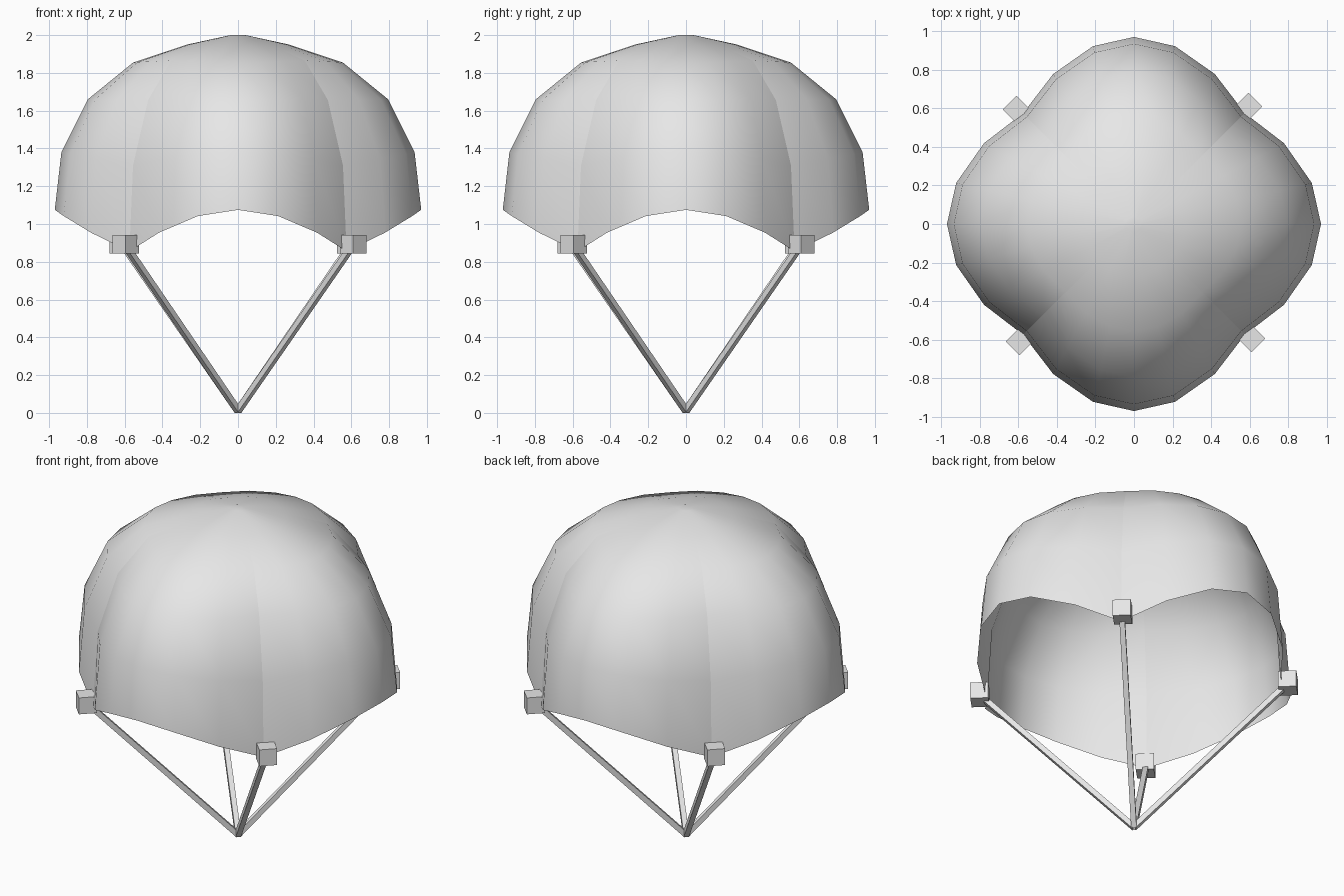
import bpy, bmesh
from math import radians, cos, sin
from mathutils import Matrix, Vector

if "Cube" in bpy.data.objects:
    bpy.data.objects.remove(bpy.data.objects["Cube"])

grey = bpy.data.materials.new("pale_grey")
grey.use_nodes = True
GREY = (0.8, 0.8, 0.8, 1)
grey.diffuse_color = GREY
grey.node_tree.nodes["Principled BSDF"].inputs["Base Color"].default_value = GREY


def add_object(name, bm):
    mesh = bpy.data.meshes.new(name)
    bmesh.ops.recalc_face_normals(bm, faces=bm.faces)
    bm.to_mesh(mesh)
    bm.free()
    mesh.materials.append(grey)
    obj = bpy.data.objects.new(name, mesh)
    bpy.context.collection.objects.link(obj)
    return obj


def add_box(name, centre, size, rotation):
    bm = bmesh.new()
    bmesh.ops.create_cube(bm, size=1)
    bm.transform(Matrix.LocRotScale(centre, rotation, size))
    return add_object(name, bm)


# Canopy: (radius, height) down the middle of a lobe and down a seam
LOBE = [(0.04, 2.0), (0.27, 1.95), (0.555, 1.855), (0.795, 1.66), (0.935, 1.38), (0.97, 1.075)]
SEAM = [(0.04, 2.0), (0.255, 1.945), (0.5, 1.865), (0.673, 1.656), (0.786, 1.31), (0.813, 0.855)]
# Steps from lobe middle to seam: angle in degrees, blend towards the seam
STEPS = [(-28.3, 0.55), (-13, 0.15), (0, 0), (13, 0.15), (28.3, 0.55), (45, 1)]

bm = bmesh.new()
rings = []
for (lr, lz), (sr, sz) in zip(LOBE, SEAM):
    ring = []
    for lobe in range(4):
        for angle, blend in STEPS:
            a = radians(90 * lobe + angle)
            r = lr + (sr - lr) * blend
            ring.append(bm.verts.new((r * cos(a), r * sin(a), lz + (sz - lz) * blend)))
    rings.append(ring)
bm.faces.new(rings[0])
count = len(rings[0])
for upper, lower in zip(rings, rings[1:]):
    for i in range(count):
        j = (i + 1) % count
        bm.faces.new((upper[i], lower[i], lower[j], upper[j]))
for face in bm.faces:
    face.smooth = True
# Seams between the four lobes stay sharp
for upper, lower in zip(rings, rings[1:]):
    for i in range(len(STEPS) - 1, count, len(STEPS)):
        bm.edges.get((upper[i], lower[i])).smooth = False
add_object("canopy", bm)

# Corner blocks and the cords that meet at the bottom
corners = ["front_left", "back_left", "back_right", "front_right"]
for i, corner in enumerate(corners):
    turn = Matrix.Rotation(radians(90 * i), 3, "Z")
    block = turn @ Vector((0.61, -0.595, 0.893))
    spin = Matrix.Rotation(radians(45), 3, "Z").to_quaternion()
    add_box(corner + "_block", block, Vector((0.1, 0.1, 0.1)), spin)

    start = Vector((0, 0, 0.011))
    end = turn @ Vector((0.595, -0.585, 0.87))
    run = end - start
    add_box(corner + "_cord", (start + end) / 2, Vector((0.03, 0.03, run.length)),
            run.to_track_quat("Z", "Y"))
